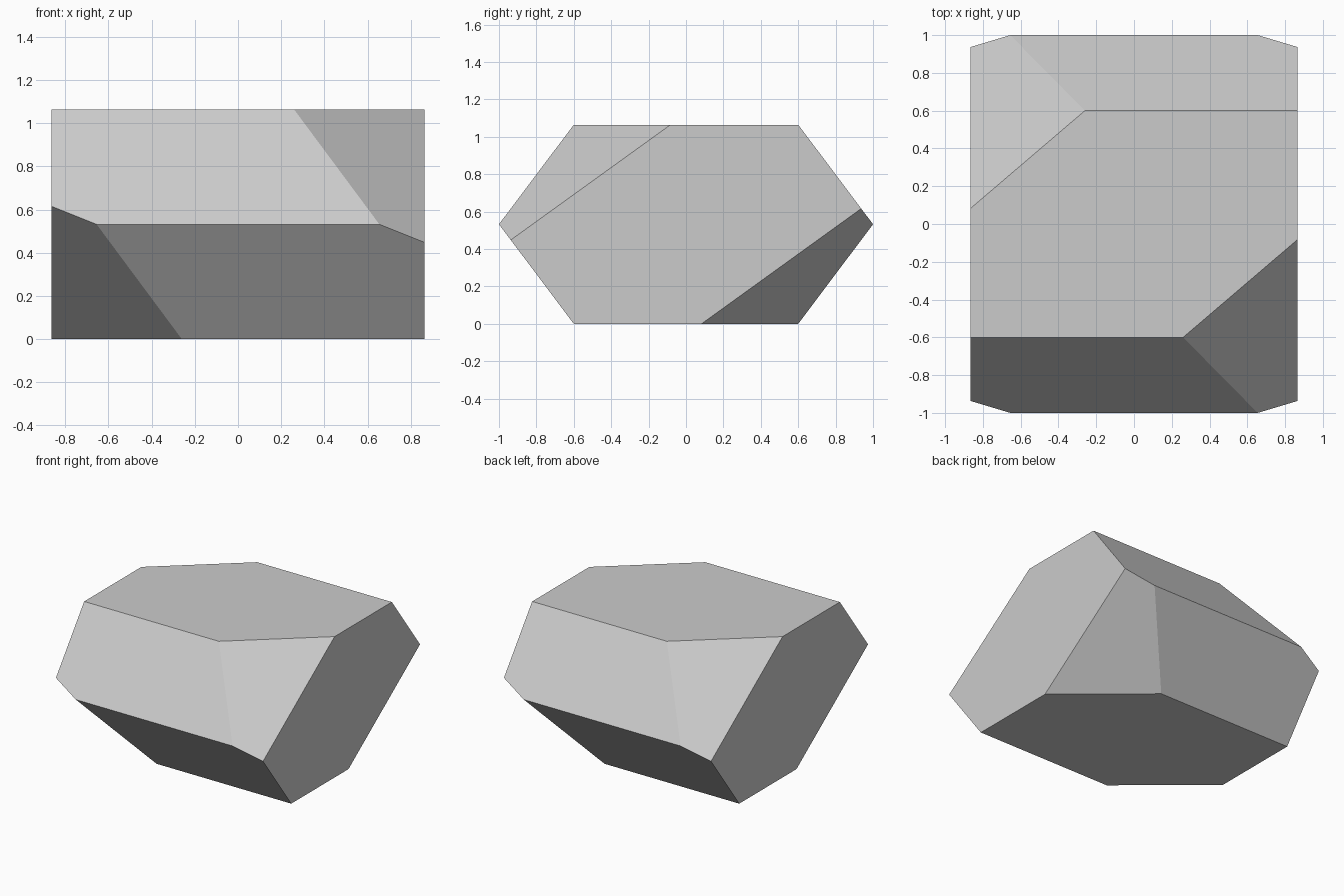
import bpy
import bmesh
from mathutils import Vector

cube = bpy.data.objects.get("Cube")
if cube:
    bpy.data.objects.remove(cube, do_unlink=True)

HALF_X, HALF_Z = 0.865, 0.532

# Stone colour
stone = bpy.data.materials.new("stone grey")
stone.use_nodes = True
colour = (0.6, 0.6, 0.6, 1)
stone.diffuse_color = colour
stone.node_tree.nodes["Principled BSDF"].inputs["Base Color"].default_value = colour

# Hexagonal prism lying along x
bm = bmesh.new()
profile = [(-1, 0), (-0.6, -HALF_Z), (0.6, -HALF_Z),
           (1, 0), (0.6, HALF_Z), (-0.6, HALF_Z)]
end = bm.faces.new([bm.verts.new((-HALF_X, y, z)) for y, z in profile])
ext = bmesh.ops.extrude_face_region(bm, geom=[end])
bmesh.ops.translate(bm, vec=(2 * HALF_X, 0, 0),
                    verts=[v for v in ext["geom"] if isinstance(v, bmesh.types.BMVert)])
if end.is_valid and len(bm.faces) < 8:
    bm.faces.new([v for v in end.verts])

# Four alternate corners sliced off, related by half turns about each axis
a = Vector((0.26, -0.6, HALF_Z))
b = Vector((0.655, -1, 0))
c = Vector((HALF_X, -0.083, HALF_Z))
normal = (b - a).cross(c - a)
for sx, sy, sz in [(1, 1, 1), (-1, -1, 1), (-1, 1, -1), (1, -1, -1)]:
    flip = Vector((sx, sy, sz))
    cut = bmesh.ops.bisect_plane(bm, geom=bm.verts[:] + bm.edges[:] + bm.faces[:],
                                 plane_co=a * flip, plane_no=normal * flip,
                                 clear_outer=True)
    rim = [e for e in cut["geom_cut"] if isinstance(e, bmesh.types.BMEdge)]
    bmesh.ops.contextual_create(bm, geom=rim)

bmesh.ops.recalc_face_normals(bm, faces=bm.faces[:])
bmesh.ops.translate(bm, vec=(0, 0, HALF_Z), verts=bm.verts[:])
mesh = bpy.data.meshes.new("faceted_stone")
bm.to_mesh(mesh)
bm.free()
mesh.materials.append(stone)
bpy.context.collection.objects.link(bpy.data.objects.new("faceted_stone", mesh))
